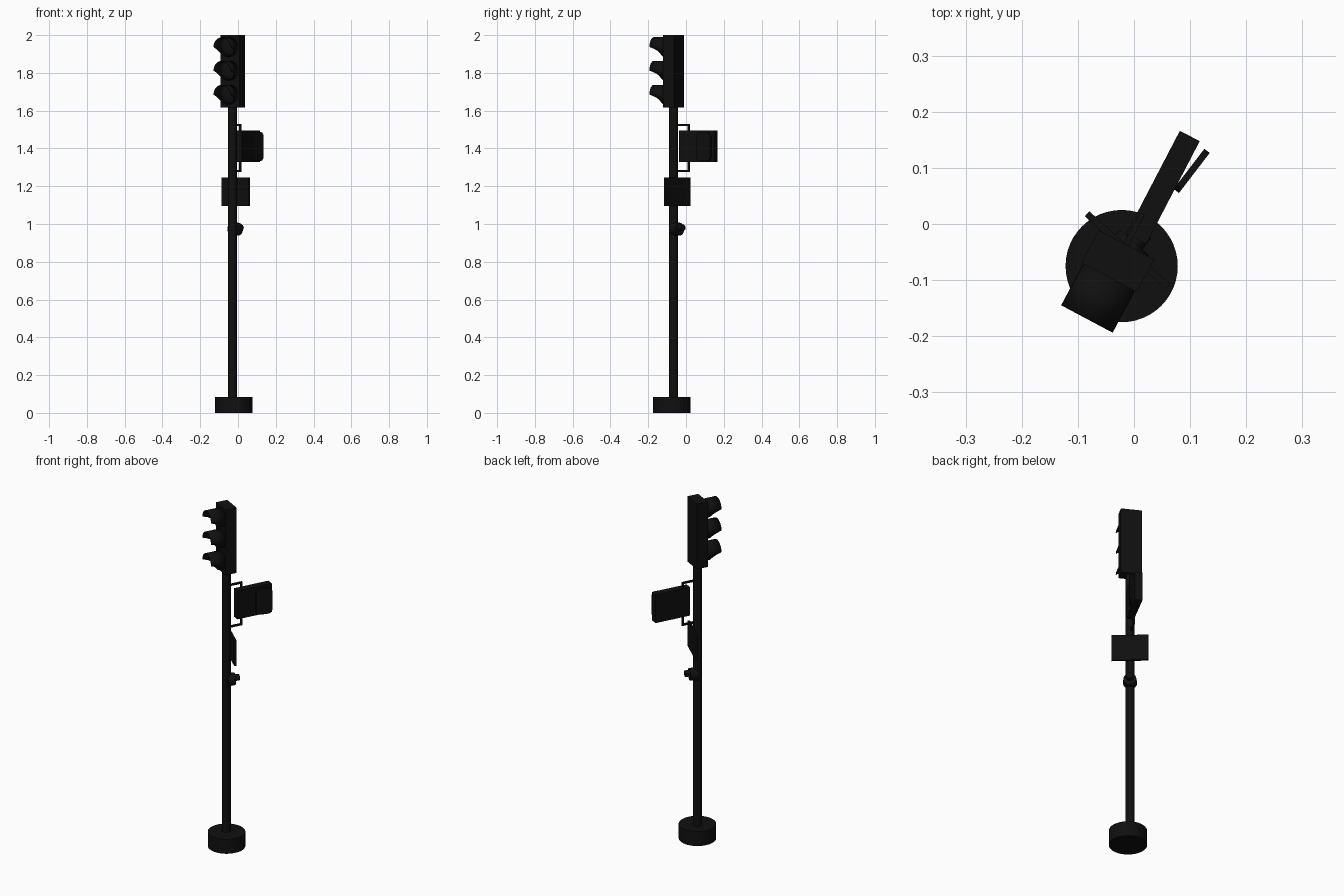
import bpy, bmesh, math
from mathutils import Matrix, Vector

if "Cube" in bpy.data.objects:
    bpy.data.objects.remove(bpy.data.objects["Cube"])

POLE = (-0.029, -0.066)          # pole axis in plan
A_ARM = math.radians(62.5)       # direction of the side signal box
A_HEAD = math.radians(242)       # direction the lamps face
A_PLATE = math.radians(48)       # direction of notice plate and push button

black = bpy.data.materials.new("near_black")
black.diffuse_color = (0.005, 0.005, 0.005, 1)
black.use_nodes = True
black.node_tree.nodes["Principled BSDF"].inputs["Base Color"].default_value = black.diffuse_color


def frame(angle):
    """Local frame on the pole axis: +x points outward along angle."""
    return Matrix.Translation((*POLE, 0)) @ Matrix.Rotation(angle, 4, 'Z')


def finish(name, bm, matrix=Matrix(), smooth=False):
    bmesh.ops.recalc_face_normals(bm, faces=bm.faces)
    me = bpy.data.meshes.new(name)
    bm.to_mesh(me)
    bm.free()
    me.transform(matrix)
    me.materials.append(black)
    ob = bpy.data.objects.new(name, me)
    bpy.context.collection.objects.link(ob)
    if smooth:
        bpy.ops.object.select_all(action='DESELECT')
        ob.select_set(True)
        bpy.context.view_layer.objects.active = ob
        bpy.ops.object.shade_smooth_by_angle(angle=math.radians(35))
    return ob


def box(name, matrix, x, y, z, bevel=0):
    bm = bmesh.new()
    bmesh.ops.create_cube(bm, size=1)
    for v in bm.verts:
        v.co = [(a + b) / 2 + c * (b - a) for (a, b), c in zip((x, y, z), v.co)]
    if bevel:
        bmesh.ops.bevel(bm, geom=bm.edges[:], offset=bevel, segments=1, affect='EDGES')
    return finish(name, bm, matrix)


def cylinder(name, matrix, r1, r2, length, sides=32):
    """Cylinder along local z starting at 0."""
    bm = bmesh.new()
    bmesh.ops.create_cone(bm, cap_ends=True, segments=sides, radius1=r1, radius2=r2,
                          depth=length, matrix=Matrix.Translation((0, 0, length / 2)))
    return finish(name, bm, matrix, True)


def outward(angle, dist, z):
    """Frame whose local z points outward along angle."""
    return frame(angle) @ Matrix.Translation((dist, 0, z)) @ Matrix.Rotation(math.pi / 2, 4, 'Y')


# Base and pole
cylinder("base", Matrix.Translation((-0.022, -0.075, 0)), 0.1, 0.1, 0.085, 48)
cylinder("pole", frame(0) @ Matrix.Translation((0, 0, 0.08)), 0.024, 0.024, 1.55, 24)

# Signal head
head = frame(A_HEAD)
box("signal_housing", head, (-0.033, 0.033), (-0.056, 0.056), (1.617, 2.0))


def visor(name, z):
    """Tunnel visor, cut away toward the bottom."""
    n, r = 32, 0.052
    bm = bmesh.new()
    rings = []
    for i in range(n):
        t = 2 * math.pi * i / n
        s = math.sin(t)
        reach = 0.085 if s >= -0.01 else 0.025 + 0.06 * (1 + s) ** 3
        rings.append([bm.verts.new((0.032 + reach * k, r * math.cos(t), z + r * s))
                      for k in (0, 1)])
    for i in range(n):
        a, b = rings[i], rings[(i + 1) % n]
        bm.faces.new((a[0], b[0], b[1], a[1]))
    ob = finish(name, bm, head, True)
    mod = ob.modifiers.new("thickness", 'SOLIDIFY')
    mod.thickness = 0.004


for label, z in (("top", 1.937), ("middle", 1.812), ("bottom", 1.685)):
    visor(label + "_visor", z)
    bm = bmesh.new()
    bmesh.ops.create_uvsphere(bm, u_segments=24, v_segments=12, radius=0.047)
    bmesh.ops.scale(bm, vec=(0.35, 1, 1), verts=bm.verts)
    finish(label + "_lens", bm, head @ Matrix.Translation((0.033, 0, z)), True)

# Side signal box on two bent brackets
arm = frame(A_ARM)
box("side_signal_box", arm, (0.05, 0.257), (-0.031, 0.009), (1.329, 1.496))
for label, z, end in (("upper", 1.525, 1.49), ("lower", 1.28, 1.335)):
    box(label + "_bracket_bar", arm, (0.015, 0.095), (-0.005, 0.005), (z - 0.005, z + 0.005))
    box(label + "_bracket_post", arm, (0.085, 0.095), (-0.005, 0.005),
        (min(z - 0.005, end), max(z + 0.005, end)))

# Round-cornered panel standing off the side box at a slight angle
bm = bmesh.new()
w, h, r = 0.09, 0.152, 0.02
pts = []
for cx, cz, start in ((w - r, h - r, 0), (r, h - r, 90), (r, r, 180), (w - r, r, 270)):
    for k in range(4):
        t = math.radians(start + 30 * k)
        pts.append(bm.verts.new((cx + r * math.cos(t), 0, cz + r * math.sin(t))))
face = bm.faces.new(pts)
new = bmesh.ops.extrude_face_region(bm, geom=[face])["geom"]
bmesh.ops.translate(bm, vec=(0, -0.012, 0),
                    verts=[v for v in new if isinstance(v, bmesh.types.BMVert)])
finish("side_panel", bm, arm @ Matrix.Translation((0.16, -0.029, 1.334))
       @ Matrix.Rotation(math.radians(-10), 4, 'Z'))

# Notice plate
plate = frame(A_PLATE)
box("notice_plate", plate, (0.02, 0.032), (-0.097, 0.097), (1.095, 1.245))

# Push button
cylinder("button_body", outward(A_PLATE, 0.0, 0.973), 0.037, 0.034, 0.045, 24)
cylinder("button_knob", outward(A_PLATE, 0.04, 0.98), 0.019, 0.017, 0.03, 24)
